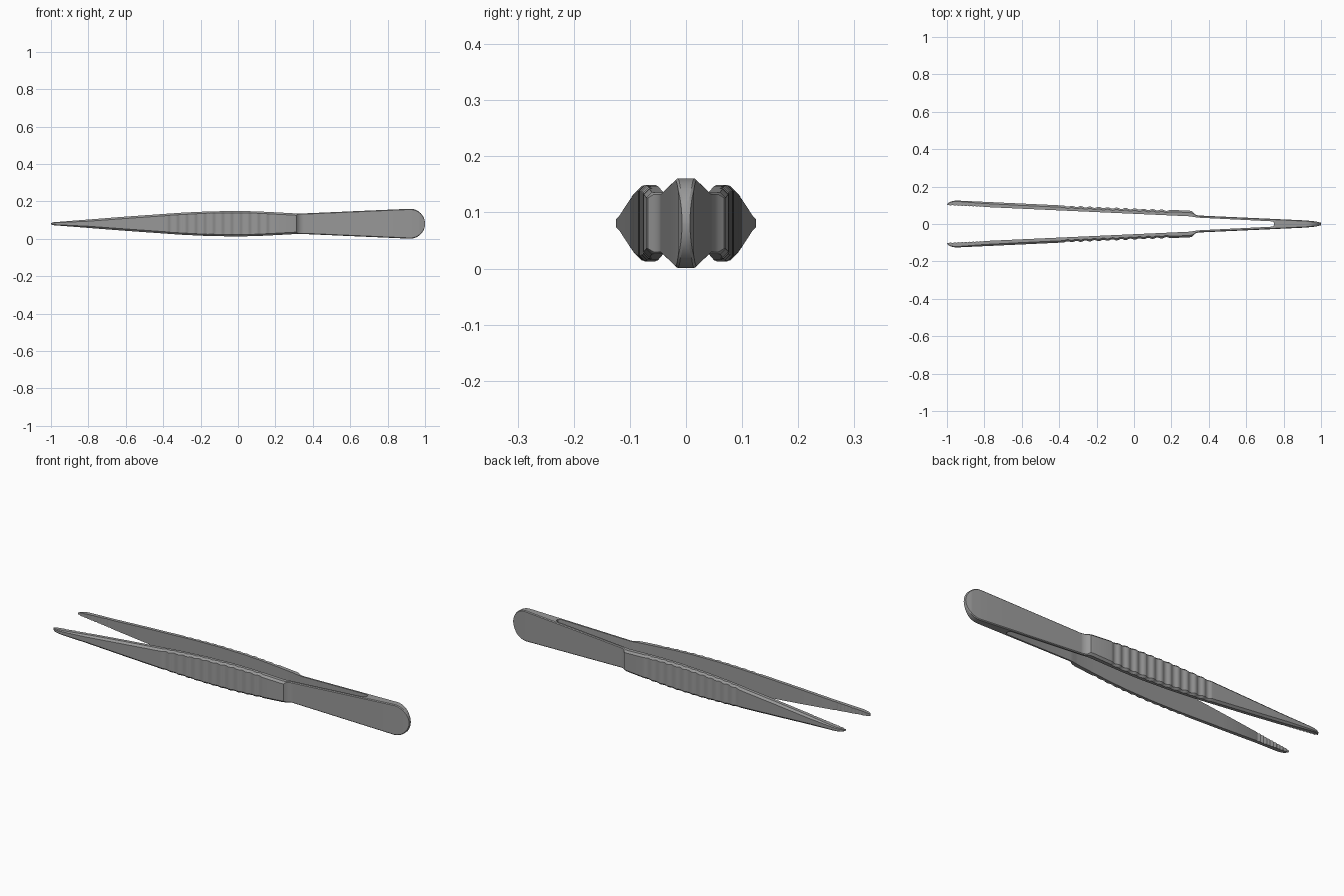
import bpy, bmesh, math

if "Cube" in bpy.data.objects:
    bpy.data.objects.remove(bpy.data.objects["Cube"])

MID = 0.081          # height of the centre line
CAP_X, CAP_R = 0.92, 0.08   # rounded handle end
GROOVE_START, GROOVE_STEP, GROOVES = -0.38, 0.048, 12
TEETH_END, TOOTH = -0.8, 0.02

OUTER = [(-1, .102), (-.995, .112), (-.98, .12), (-.96, .1245), (-.94, .125),
         (-.4, .1), (.3, .071), (.312, .068), (.32, .058), (.33, .05),
         (.345, .0455), (.75, .027), (.92, .019), (.97, .014), (1, .007)]
INNER = [(-1, .1), (.3, .041), (.34, .034), (.735, .0145), (.742, .012),
         (.748, .007), (.75, 0), (1, 0)]
HALF_HEIGHT = [(-1, .004), (-.985, .008), (-.6, .038), (-.3, .059), (-.15, .066),
               (0, .068), (.1, .066), (.2, .061), (.31, .055), (.35, .055), (.92, .08)]


def lookup(table, x):
    """Linear interpolation through a profile."""
    for (x0, v0), (x1, v1) in zip(table, table[1:]):
        if x <= x1 + 1e-7:
            return v0 + (v1 - v0) * (x - x0) / (x1 - x0)
    return table[-1][1]


def half_height(x):
    if x > CAP_X:
        return math.sqrt(max(CAP_R ** 2 - (x - CAP_X) ** 2, 1e-6))
    return lookup(HALF_HEIGHT, x)


def outer(x):
    """Outer side, with scalloped finger grooves."""
    y = lookup(OUTER, x)
    t = (x - GROOVE_START) / GROOVE_STEP
    if 0 < t < GROOVES:
        y -= 0.006 * max(0, math.sin(math.pi * ((t % 1) * 1.3 - 0.15)))
    return y


def inner(x):
    """Inner side, with fine gripping teeth by the tip."""
    y = lookup(INNER, x)
    if x < TEETH_END:
        y += 0.003 * (round((x + 1) / TOOTH * 2) % 2)
    return y


# Stations along the arm: profile corners, teeth, grooves and round end
stations = {round(p[0], 5) for t in (OUTER, INNER, HALF_HEIGHT) for p in t}
stations |= {round(-1 + i * TOOTH / 2, 5) for i in range(21)}
stations |= {round(GROOVE_START + i * GROOVE_STEP / 8, 5) for i in range(GROOVES * 8 + 1)}
stations |= {round(CAP_X + CAP_R * math.sin(i * math.pi / 32), 5) for i in range(17)}

# Loft one arm with chamfered outer edges
bm = bmesh.new()
rings = []
for x in sorted(stations):
    h, yo, yi = half_height(x), outer(x), inner(x)
    c = min(0.01 if x < 0.32 else 0.004, h * 0.4, (yo - yi) * 0.4)
    section = [(yi, -h), (yo - c, -h), (yo, c - h), (yo, h - c), (yo - c, h), (yi, h)]
    rings.append([bm.verts.new((x, y, MID + z)) for y, z in section])
for a, b in zip(rings, rings[1:]):
    for i in range(6):
        j = (i + 1) % 6
        bm.faces.new((a[i], a[j], b[j], b[i]))
bm.faces.new(rings[0])
bm.faces.new(rings[-1])
bmesh.ops.recalc_face_normals(bm, faces=bm.faces)
# Open the seam where the two arms join
seam = [f for f in bm.faces if all(abs(v.co.y) < 1e-6 for v in f.verts)]
bmesh.ops.delete(bm, geom=seam, context='FACES')

mesh = bpy.data.meshes.new("tweezer_arms")
bm.to_mesh(mesh)
bm.free()
arms = bpy.data.objects.new("tweezer_arms", mesh)
bpy.context.collection.objects.link(arms)

# Second arm
mirror = arms.modifiers.new("other_arm", 'MIRROR')
mirror.use_axis = (False, True, False)
mirror.merge_threshold = 0.0005

# Brushed steel grey
steel = bpy.data.materials.new("steel_grey")
steel.use_nodes = True
colour = (0.32, 0.32, 0.32, 1)
steel.diffuse_color = colour
steel.node_tree.nodes["Principled BSDF"].inputs["Base Color"].default_value = colour
mesh.materials.append(steel)

bpy.context.view_layer.objects.active = arms
arms.select_set(True)
bpy.ops.object.shade_smooth_by_angle(angle=math.radians(25))
